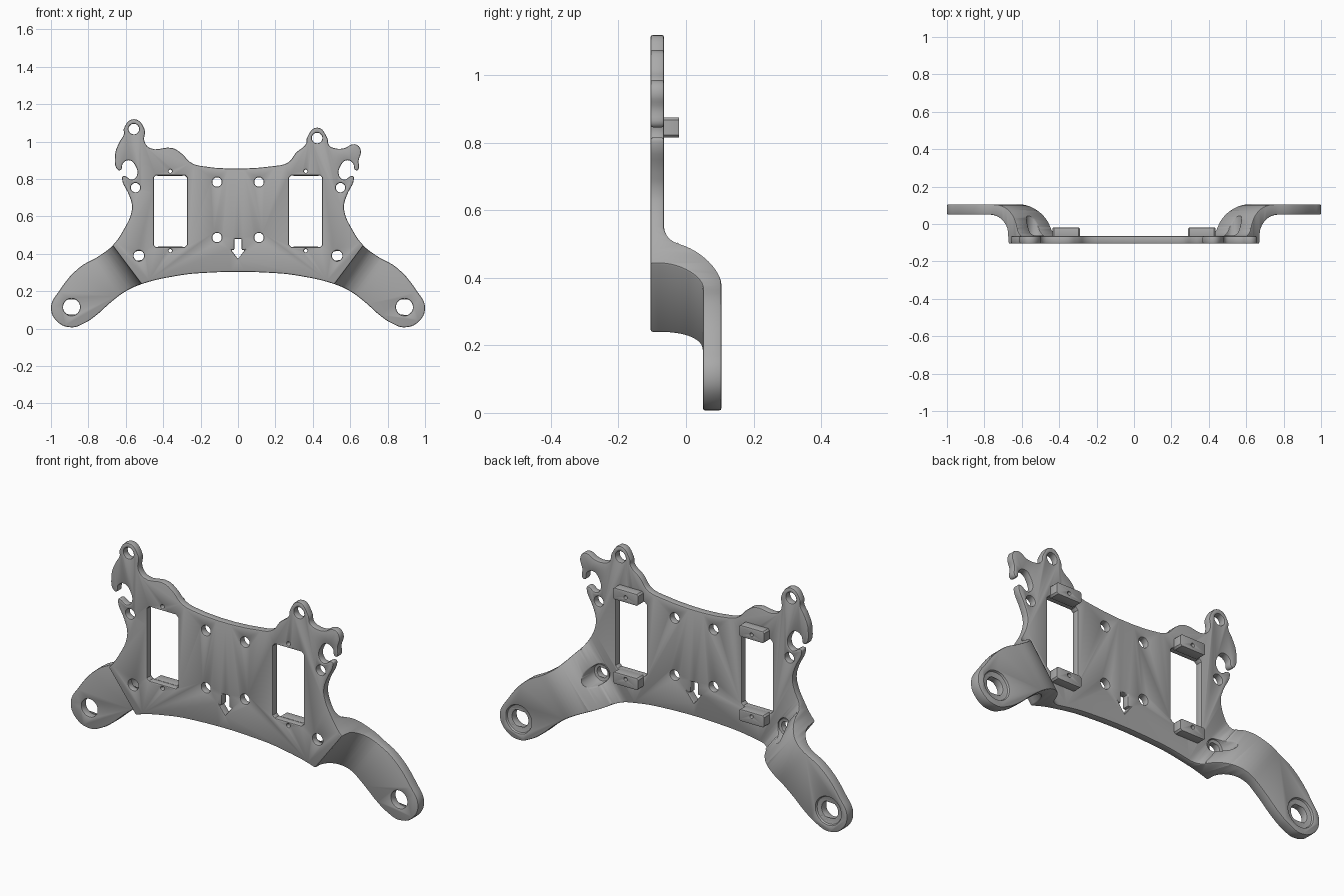
import bpy, bmesh
from math import sin, cos, pi, radians
from mathutils import Vector

cube = bpy.data.objects.get("Cube")
if cube:
    bpy.data.objects.remove(cube)

grey = bpy.data.materials.new("mid grey")
grey.use_nodes = True
grey.diffuse_color = (0.4, 0.4, 0.4, 1)
grey.node_tree.nodes["Principled BSDF"].inputs["Base Color"].default_value = grey.diffuse_color


def add(name, mesh):
    ob = bpy.data.objects.new(name, mesh)
    bpy.context.collection.objects.link(ob)
    return ob


def baked(ob):
    """Mesh of an object with its modifiers applied."""
    deps = bpy.context.evaluated_depsgraph_get()
    deps.update()
    return bpy.data.meshes.new_from_object(ob.evaluated_get(deps))


def arc(cx, cy, r, start, end, n):
    angles = [radians(start + (end - start) * i / n) for i in range(n + 1)]
    return [(cx + r * cos(a), cy + r * sin(a)) for a in angles]


def circle(x, z, r):
    return arc(x, z, r, 0, 360, 8)[:-1], "AUTO"


def rect(x0, x1, z0, z1, c):
    return [(x0 + c, z0), (x1 - c, z0), (x1, z0 + c), (x1, z1 - c),
            (x1 - c, z1), (x0 + c, z1), (x0, z1 - c), (x0, z0 + c)], "VECTOR"


def flip(points):
    return [(-x, z) for x, z in points]


def prism(name, loops, y0, y1):
    """Closed loops in the xz plane (inner ones are holes), extruded along y."""
    cu = bpy.data.curves.new(name, "CURVE")
    cu.dimensions, cu.fill_mode = "2D", "BOTH"
    cu.extrude, cu.resolution_u = (y1 - y0) / 2, 5
    for points, handle in loops:
        sp = cu.splines.new("BEZIER")
        sp.bezier_points.add(len(points) - 1)
        sp.use_cyclic_u = True
        for bp, (x, z) in zip(sp.bezier_points, points):
            bp.co = (x, z, 0)
            bp.handle_left_type = bp.handle_right_type = handle
    helper = add(name + "_curve", cu)
    mesh = baked(helper)
    bpy.data.objects.remove(helper)
    bm = bmesh.new()
    bm.from_mesh(mesh)
    for v in bm.verts:
        x, z, d = v.co
        v.co = (x, (y0 + y1) / 2 - d, z)
    bmesh.ops.remove_doubles(bm, verts=bm.verts, dist=0.0002)
    bmesh.ops.recalc_face_normals(bm, faces=bm.faces)
    bm.to_mesh(mesh)
    bm.free()
    return add(name, mesh)


def boolean(ob, cutter, operation):
    mod = ob.modifiers.new(operation, "BOOLEAN")
    mod.operation, mod.object, mod.solver = operation, cutter, "EXACT"
    ob.data = baked(ob)
    ob.modifiers.clear()
    bpy.data.objects.remove(cutter)


def finish(ob, width):
    mod = ob.modifiers.new("soft_edges", "BEVEL")
    mod.width, mod.segments = width, 2
    mod.limit_method, mod.angle_limit = "ANGLE", radians(50)
    mod.use_clamp_overlap = False
    ob.data = baked(ob)
    ob.modifiers.clear()
    ob.data.materials.clear()
    ob.data.materials.append(grey)
    bpy.ops.object.select_all(action="DESELECT")
    ob.select_set(True)
    bpy.context.view_layer.objects.active = ob
    bpy.ops.object.shade_smooth_by_angle(angle=radians(35))


# Outline: shared lower edge with arm, then the cable hook and the two unequal ears
lower = [(.2, .297), (.34, .28), (.51, .24), (.6, .2), (.675, .145), (.765, .066),
         (.82, .03), (.89, .007), (.968, .039), (1, .115), (.957, .2), (.85, .325),
         (.74, .39), (.67, .445), (.605, .54), (.573, .61), (.567, .66), (.583, .715),
         (.62, .8), (.615, .815), (.565, .797), (.54, .82), (.548, .87), (.58, .9),
         (.615, .885), (.625, .85), (.64, .848)]
left_ear = [(.645, .9), (.657, .95), (.64, .98), (.61, .985), (.57, .965), (.515, .965),
            (.487, .98), (.477, 1.02), (.423, 1.075), (.369, 1.02), (.365, .99),
            (.31, .94), (.27, .89), (.2, .87)]
right_ear = [(.657, .93), (.635, .995), (.61, 1.04), (.61, 1.07), (.557, 1.12),
             (.5, 1.067), (.5, 1), (.47, .965), (.35, .965), (.3, .935), (.255, .89),
             (.2, .87)]
outline = lower + left_ear + flip(lower + right_ear)[::-1]

# Openings
arrow = [(-.02, .48), (.02, .48), (.02, .42), (.036, .42), (0, .373), (-.036, .42), (-.02, .42)]
loops = [(outline, "AUTO"), (arrow, "VECTOR"),
         circle(.423, 1.019, .028), circle(-.557, 1.067, .028)]
for s in (1, -1):
    loops.append(rect(*sorted((s * .273, s * .45)), .436, .82, .012))
    for x, z, r in [(.112, .784, .025), (.112, .487, .025), (.548, .754, .025),
                    (.53, .39, .028), (.89, .115, .045), (.362, .842, .009), (.362, .417, .009)]:
        loops.append(circle(s * x, z, r))
bracket = prism("bracket", loops, -.2, .2)

# Sheet bent backwards along a slanted line on each side
side = [(-1.3, -.105), (.27, -.105)] + arc(.4, -.08, .13, 180, 90, 12)
side += [(1.2, .05), (1.2, .105)] + arc(.37, -.075, .18, 90, 163, 12)
side += arc(.14, -.005, .06, -17, -90, 8) + [(-1.3, -.065)]
bm = bmesh.new()
face = bm.faces.new([bm.verts.new((.8 * u - .36, y, -.6 * u - .48)) for u, y in side])
ext = bmesh.ops.extrude_face_region(bm, geom=[face])["geom"]
bmesh.ops.translate(bm, vec=Vector((.6, 0, .8)) * 2.2,
                    verts=[g for g in ext if isinstance(g, bmesh.types.BMVert)])
everything = bm.verts[:] + bm.edges[:] + bm.faces[:]
bmesh.ops.bisect_plane(bm, geom=everything, plane_co=(0, 0, 0), plane_no=(1, 0, 0), clear_inner=True)
bmesh.ops.mirror(bm, geom=bm.verts[:] + bm.edges[:] + bm.faces[:], axis="X", merge_dist=0.0001)
bmesh.ops.recalc_face_normals(bm, faces=bm.faces)
sheet = bpy.data.meshes.new("bent_sheet")
bm.to_mesh(sheet)
bm.free()
boolean(bracket, add("bent_sheet", sheet), "INTERSECT")

# Screw pockets in the bends and stepped seats around the arm holes
for s in (1, -1):
    boolean(bracket, prism("pocket", [circle(s * .53, .39, .045)], -.068, .2), "DIFFERENCE")
    boolean(bracket, prism("seat", [circle(s * .89, .115, .072)], .092, .2), "DIFFERENCE")
finish(bracket, .007)

# Mounting blocks behind the windows
for s, hand in ((1, "left"), (-1, "right")):
    for z0, z1, hole, level in ((.815, .875, .842, "upper"), (.377, .438, .417, "lower")):
        block = prism(f"{level}_{hand}_mounting_block",
                      [rect(*sorted((s * .29, s * .435)), z0, z1, .008),
                       circle(s * .362, hole, .009)], -.075, -.02)
        finish(block, .003)
